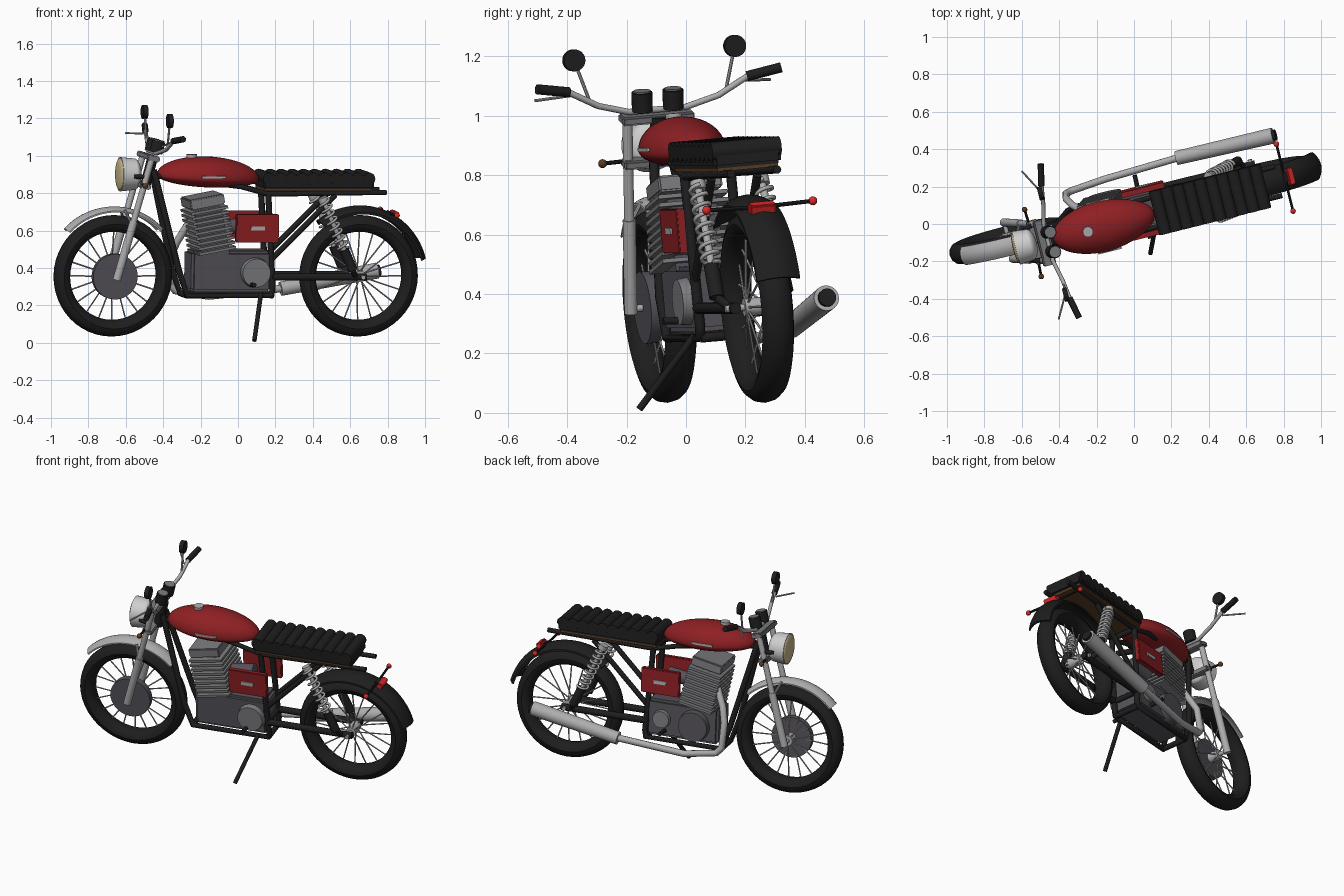
import bpy, bmesh, math
from mathutils import Matrix, Vector

if "Cube" in bpy.data.objects:
    bpy.data.objects.remove(bpy.data.objects["Cube"])

# The bike is built upright along x, then leaned on its stand and turned
PLACE = (Matrix.Translation((-0.02, 0.105, 0)) @ Matrix.Rotation(math.radians(14), 4, 'Z')
         @ Matrix.Rotation(math.radians(5), 4, 'X'))
SIDES = (("right", -1), ("left", 1))


def material(name, r, g, b):
    m = bpy.data.materials.new(name)
    m.use_nodes = True
    m.diffuse_color = (r, g, b, 1)
    m.node_tree.nodes["Principled BSDF"].inputs["Base Color"].default_value = (r, g, b, 1)
    return m


BLACK = material("black", 0.013, 0.013, 0.013)
RED = material("paint red", 0.27, 0.014, 0.017)
CHROME = material("light metal", 0.42, 0.42, 0.43)
FIN = material("mid grey metal", 0.2, 0.2, 0.21)
ENGINE = material("dark grey metal", 0.09, 0.085, 0.1)
SHELL = material("pale silver", 0.62, 0.62, 0.62)
LENS = material("cream lens", 0.6, 0.5, 0.27)
LAMP = material("lamp red", 0.75, 0.02, 0.02)
BROWN = material("brown", 0.1, 0.045, 0.018)


def finish(name, bm, mat, smooth=True):
    bmesh.ops.recalc_face_normals(bm, faces=bm.faces)
    me = bpy.data.meshes.new(name)
    bm.to_mesh(me)
    bm.free()
    me.materials.append(mat)
    if smooth:
        me.shade_smooth()
        me.set_sharp_from_angle(angle=math.radians(35))
    ob = bpy.data.objects.new(name, me)
    bpy.context.collection.objects.link(ob)
    ob.matrix_world = PLACE
    return ob


def add_rod(bm, a, b, r1, r2=None, seg=20):
    a, b = Vector(a), Vector(b)
    d = b - a
    m = Matrix.Translation((a + b) / 2) @ d.to_track_quat('Z', 'Y').to_matrix().to_4x4()
    bmesh.ops.create_cone(bm, cap_ends=True, segments=seg, radius1=r1,
                          radius2=r1 if r2 is None else r2, depth=d.length, matrix=m)


def rod(name, a, b, r1, mat, r2=None, seg=24):
    bm = bmesh.new()
    add_rod(bm, a, b, r1, r2, seg)
    return finish(name, bm, mat)


def box(name, c, size, mat, tilt=0, bevel=0):
    bm = bmesh.new()
    m = Matrix.Translation(c) @ Matrix.Rotation(math.radians(tilt), 4, 'Y') @ Matrix.Diagonal((*size, 1))
    bmesh.ops.create_cube(bm, size=1, matrix=m)
    if bevel:
        bmesh.ops.bevel(bm, geom=bm.edges[:], offset=bevel, segments=2, affect='EDGES')
    return finish(name, bm, mat, bool(bevel))


def ball(name, c, size, mat, seg=16):
    bm = bmesh.new()
    bmesh.ops.create_uvsphere(bm, u_segments=seg, v_segments=seg // 2, radius=1,
                              matrix=Matrix.Translation(c) @ Matrix.Diagonal((*size, 1)))
    return finish(name, bm, mat)


def tube(name, pts, r, mat):
    cu = bpy.data.curves.new(name, 'CURVE')
    cu.dimensions, cu.bevel_depth, cu.bevel_resolution, cu.use_fill_caps = '3D', r, 3, True
    sp = cu.splines.new('POLY')
    sp.points.add(len(pts) - 1)
    for p, q in zip(sp.points, pts):
        p.co = (*q, 1)
    cu.materials.append(mat)
    ob = bpy.data.objects.new(name, cu)
    bpy.context.collection.objects.link(ob)
    ob.matrix_world = PLACE


def sweep(name, profile, c, mat, start=0, end=360, steps=48):
    """Turn a closed (radius, y) profile about the wheel axle."""
    bm = bmesh.new()
    full = end - start == 360
    rings = []
    for i in range(steps if full else steps + 1):
        a = math.radians(start + (end - start) * i / steps)
        rings.append([bm.verts.new((c[0] + r * math.cos(a), y, c[2] + r * math.sin(a))) for r, y in profile])
    n = len(profile)
    for i in range(steps):
        p, q = rings[i], rings[(i + 1) % len(rings)]
        for j in range(n):
            bm.faces.new((p[j], p[(j + 1) % n], q[(j + 1) % n], q[j]))
    if not full:
        bm.faces.new(rings[0])
        bm.faces.new(rings[-1])
    return finish(name, bm, mat)


def fender_profile(r, half, drop, thick):
    ts = [k / 3 for k in range(-3, 4)]
    outer = [(r - drop * t * t, half * t) for t in ts]
    return outer + [(a - thick, b) for a, b in reversed(outer)]


# Wheels
tyre = [(0.281 + 0.045 * math.cos(k * math.pi / 6), 0.055 * math.sin(k * math.pi / 6)) for k in range(12)]
for name, x in (("front", -0.677), ("rear", 0.677)):
    sweep(name + "_tyre", tyre, (x, 0, 0.36), BLACK)
    bm = bmesh.new()
    for i in range(20):
        a = math.tau * i / 20
        s = 0.035 if i % 2 else -0.035
        c, d = math.cos(a), math.sin(a)
        add_rod(bm, (x + 0.02 * c, s, 0.36 + 0.02 * d), (x + 0.24 * c, 0, 0.36 + 0.24 * d), 0.004, seg=6)
    finish(name + "_spokes", bm, CHROME)
    rod(name + "_hub", (x, -0.045, 0.36), (x, 0.045, 0.36), 0.03, CHROME)
    rod(name + "_axle", (x, -0.11, 0.36), (x, 0.11, 0.36), 0.012, CHROME)
rod("front_brake_drum", (-0.677, -0.06, 0.36), (-0.677, -0.02, 0.36), 0.122, ENGINE, seg=40)
sweep("front_fender", fender_profile(0.372, 0.05, 0.02, 0.008), (-0.677, 0, 0.36), CHROME, 44, 137, 20)
sweep("rear_fender", fender_profile(0.378, 0.075, 0.03, 0.012), (0.677, 0, 0.36), BLACK, 15, 128, 24)

# Fork, clamps, headlight
for side, s in SIDES:
    rod(side + "_fork_lower", (-0.68, s * 0.1, 0.345), (-0.593, s * 0.1, 0.66), 0.022, CHROME)
    rod(side + "_fork_upper", (-0.593, s * 0.1, 0.66), (-0.5, s * 0.1, 1.0), 0.017, CHROME)
    rod(side + "_fender_stay", (-0.6, s * 0.1, 0.64), (-0.63, s * 0.045, 0.715), 0.007, CHROME, seg=8)
    rod(side + "_headlight_bracket", (-0.53, s * 0.1, 0.9), (-0.59, s * 0.08, 0.9), 0.012, BLACK)
box("upper_clamp", (-0.495, 0, 1.0), (0.07, 0.25, 0.03), FIN, 15, 0.006)
box("lower_clamp", (-0.535, 0, 0.85), (0.06, 0.24, 0.03), FIN, 15, 0.006)
rod("steering_head", (-0.51, 0, 0.84), (-0.47, 0, 1.0), 0.028, BLACK)
rod("headlight_shell", (-0.65, 0, 0.905), (-0.575, 0, 0.905), 0.092, SHELL, 0.085, 32)
ball("headlight_back", (-0.575, 0, 0.905), (0.04, 0.085, 0.085), SHELL, 32)
ball("headlight_lens", (-0.65, 0, 0.905), (0.016, 0.086, 0.086), LENS, 32)

# Handlebar and controls
bar = [(-0.435, 0.315, 1.112), (-0.45, 0.21, 1.055), (-0.475, 0.1, 1.025)]
tube("handlebar", [(x, -y, z) for x, y, z in bar] + bar[::-1], 0.011, CHROME)
for side, s in SIDES:
    rod(side + "_grip", (-0.437, s * 0.31, 1.11), (-0.412, s * 0.425, 1.13), 0.017, BLACK)
    rod(side + "_lever", (-0.455, s * 0.29, 1.098), (-0.52, s * 0.41, 1.09), 0.005, CHROME, seg=8)
    rod(side + "_mirror_stem", (-0.45, s * 0.235, 1.065), (-0.45, s * 0.275, 1.2), 0.006, CHROME, seg=8)
    rod(side + "_mirror", (-0.464, s * 0.28, 1.215), (-0.438, s * 0.28, 1.215), 0.037, BLACK)
    rod(side + "_gauge", (-0.468, s * 0.054, 1.025), (-0.452, s * 0.054, 1.088), 0.035, BLACK)
    rod(side + "_gauge_face", (-0.452, s * 0.054, 1.088), (-0.451, s * 0.054, 1.093), 0.029, FIN)
    # Turn signals
    rod(side + "_front_signal_stalk", (-0.55, s * 0.09, 0.86), (-0.555, s * 0.185, 0.858), 0.007, BLACK, seg=8)
    ball(side + "_front_signal", (-0.555, s * 0.185, 0.858), (0.015,) * 3, BROWN)
    rod(side + "_rear_signal_stalk", (0.836, 0, 0.695), (0.836, s * 0.185, 0.7), 0.007, BLACK, seg=8)
    ball(side + "_rear_signal", (0.836, s * 0.185, 0.7), (0.015,) * 3, LAMP)
box("tail_light", (0.865, 0, 0.692), (0.035, 0.09, 0.036), LAMP, 25, 0.005)
box("tail_light_bracket", (0.84, 0, 0.68), (0.04, 0.05, 0.05), BLACK, 25)

# Tank: an ellipsoid flattened below
tank = ball("fuel_tank", (0, 0, 0), (0.28, 0.138, 0.11), RED, 40)
for v in tank.data.vertices:
    if v.co.z < 0:
        v.co.z *= 0.5
    v.co.y *= 1 - 0.4 * max(0, v.co.x)
    v.co += Vector((-0.165, 0, 0.89 - 0.04 * v.co.x))
rod("fuel_cap", (-0.255, 0, 0.98), (-0.255, 0, 1.012), 0.028, CHROME)
for side, s in SIDES:
    box(side + "_tank_badge", (-0.165, s * 0.136, 0.9), (0.13, 0.009, 0.012), CHROME)
    # Side panels
    box(side + "_side_panel", (0.083, s * 0.118, 0.625), (0.235, 0.03, 0.15), RED, 0, 0.004)
    box(side + "_panel_badge", (0.083, s * 0.135, 0.625), (0.075, 0.008, 0.022), CHROME)

# Seat
box("seat_cushion", (0.42, 0, 0.862), (0.61, 0.235, 0.055), BLACK, 0, 0.01)
box("seat_base", (0.42, 0, 0.829), (0.59, 0.21, 0.012), BROWN)
for i in range(10):
    x = 0.145 + i * 0.061
    rod(f"seat_roll_{i + 1}", (x, -0.12, 0.89), (x, 0.12, 0.89), 0.034, BLACK)

# Frame, swing arm, shocks
for side, s in SIDES:
    y = s * 0.08
    tube(side + "_cradle", [(-0.47, s * 0.025, 0.93), (-0.335, y, 0.4), (-0.285, y, 0.26),
                            (0.18, y, 0.26), (0.185, y, 0.3), (0.15, y, 0.81)], 0.017, BLACK)
    tube(side + "_seat_rail", [(-0.47, s * 0.02, 0.9), (0, y, 0.845), (0.15, y, 0.805), (0.8, y, 0.815)], 0.014, BLACK)
    tube(side + "_seat_strut", [(0.18, y, 0.46), (0.52, y, 0.8)], 0.015, BLACK)
    tube(side + "_swing_arm", [(0.18, y, 0.36), (0.7, y, 0.36)], 0.02, BLACK)
    top, low = Vector((0.44, s * 0.11, 0.79)), Vector((0.615, s * 0.12, 0.4))
    d = low - top
    rod(side + "_shock_rod", top, low, 0.013, CHROME)
    rod(side + "_shock_body", top + d * 0.72, low, 0.026, BLACK)
    rod(side + "_shock_cap", top, top + d * 0.07, 0.026, CHROME)
    rod(side + "_shock_mount", low, (0.64, s * 0.08, 0.36), 0.015, BLACK)
    e1 = d.cross(Vector((0, 1, 0))).normalized()
    e2 = d.cross(e1).normalized()
    coil = [top + d * (0.05 + 0.67 * k / 96)
            + 0.03 * (e1 * math.cos(k * math.pi / 6) + e2 * math.sin(k * math.pi / 6)) for k in range(97)]
    tube(side + "_shock_spring", coil, 0.007, CHROME)
    rod(side + "_foot_peg", (0.06, s * 0.08, 0.32), (0.06, s * 0.175, 0.325), 0.012, BLACK)
for name, x, z in (("front", -0.285, 0.26), ("rear", 0.18, 0.26), ("pivot", 0.18, 0.36), ("top", 0.15, 0.805)):
    rod(name + "_cross_tube", (x, -0.08, z), (x, 0.08, z), 0.016, BLACK)
rod("side_stand", (0.12, -0.085, 0.27), (0.041, -0.278, 0.037), 0.012, BLACK)

# Engine: crankcase, covers, finned cylinder
box("crankcase", (-0.045, 0, 0.39), (0.44, 0.18, 0.22), ENGINE, 0, 0.015)
rod("right_engine_cover", (0.085, -0.08, 0.385), (0.085, -0.125, 0.385), 0.082, FIN, 0.076, 36)
rod("left_engine_cover", (-0.12, 0.08, 0.38), (-0.12, 0.125, 0.38), 0.095, ENGINE, 0.088, 36)
rod("left_small_cover", (0.08, 0.08, 0.39), (0.08, 0.115, 0.39), 0.055, FIN, 0.05, 36)
box("cylinder_core", (-0.155, 0, 0.6), (0.15, 0.17, 0.26), ENGINE, -11)
for i in range(9):
    t = i / 8
    box(f"cooling_fin_{i + 1}", (-0.135 - 0.045 * t, 0, 0.505 + 0.215 * t),
        (0.205, 0.27 - 0.03 * t, 0.014), FIN, -11)
box("cylinder_head", (-0.19, 0, 0.765), (0.19, 0.22, 0.055), FIN, -11, 0.006)
rod("carburettor", (-0.06, 0, 0.62), (0.08, 0, 0.64), 0.04, ENGINE)

# Exhaust
tube("exhaust_pipe", [(-0.24, 0.07, 0.65), (-0.3, 0.115, 0.53), (-0.325, 0.15, 0.45), (-0.32, 0.165, 0.3),
                      (-0.29, 0.17, 0.265), (-0.1, 0.185, 0.235), (0.32, 0.205, 0.275)], 0.02, CHROME)
rod("muffler", (0.3, 0.205, 0.272), (0.83, 0.205, 0.37), 0.038, CHROME, 0.043, 32)
rod("muffler_tip", (0.825, 0.205, 0.369), (0.845, 0.205, 0.373), 0.03, BLACK)
